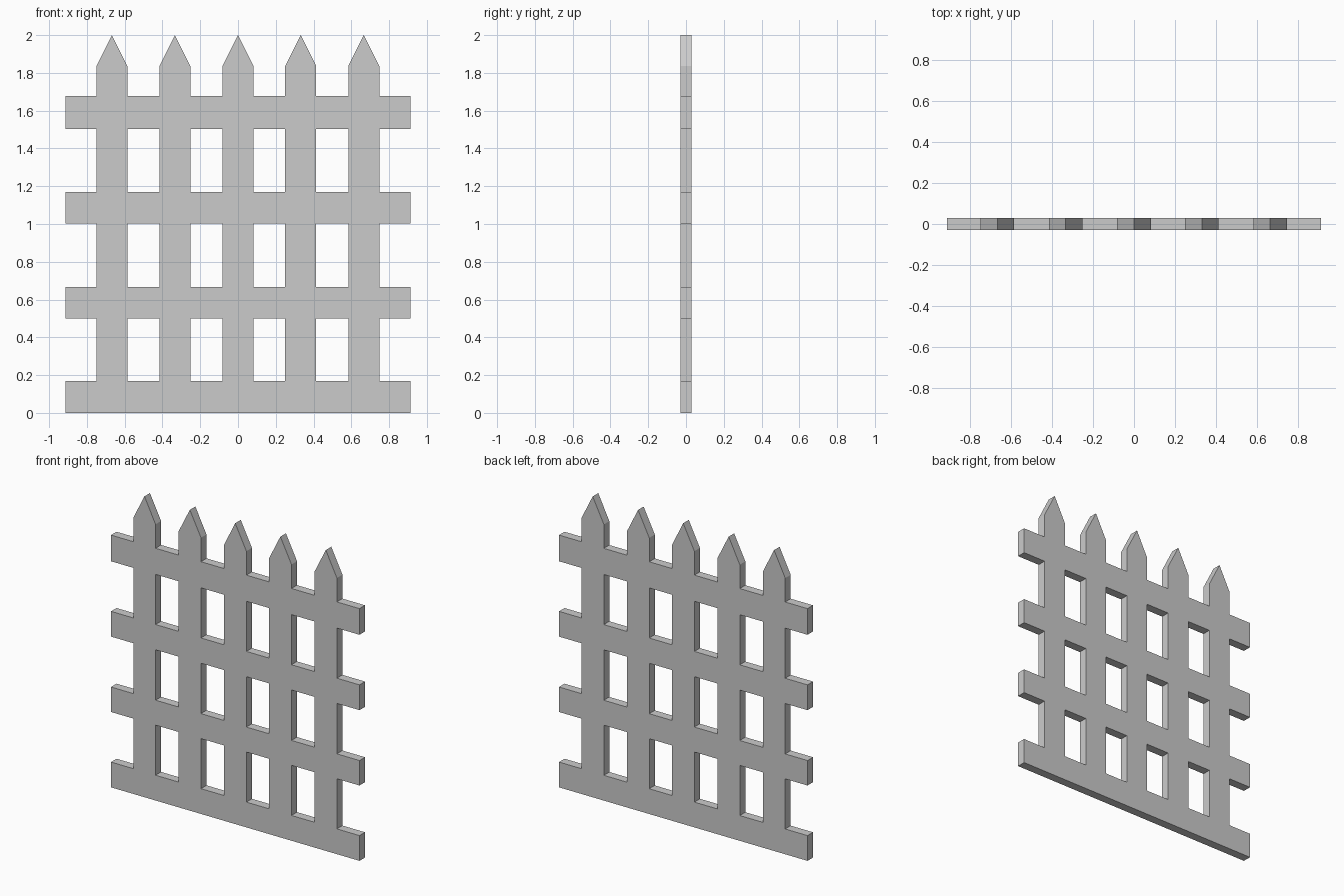
import bpy, bmesh

if "Cube" in bpy.data.objects:
    bpy.data.objects.remove(bpy.data.objects["Cube"])

HALF_T = 0.029                      # half thickness of the boards
HALF_W = 0.082                      # half width of a picket
PICKETS = [-0.668, -0.334, 0.0, 0.332, 0.666]
RAILS = [(0.0, 0.168), (0.501, 0.667), (1.002, 1.170), (1.503, 1.677)]
END_X, SHOULDER, TIP = 0.914, 1.836, 2.0

# Grid lines along the board edges
xs = [-END_X] + [c + s * HALF_W for c in PICKETS for s in (-1, 1)] + [END_X]
zs = [z for rail in RAILS for z in rail] + [SHOULDER]

bm = bmesh.new()
verts = {}


def vert(x, z):
    key = (round(x, 4), round(z, 4))
    if key not in verts:
        verts[key] = bm.verts.new((x, -HALF_T, z))
    return verts[key]


# Lattice of flush pickets (odd columns) and rails (even rows)
for i in range(len(xs) - 1):
    for j in range(len(zs) - 1):
        if i % 2 == 1 or j % 2 == 0:
            x0, x1, z0, z1 = xs[i], xs[i + 1], zs[j], zs[j + 1]
            bm.faces.new([vert(x0, z0), vert(x1, z0), vert(x1, z1), vert(x0, z1)])

# Pointed picket tops
for c in PICKETS:
    bm.faces.new([vert(c - HALF_W, SHOULDER), vert(c + HALF_W, SHOULDER), vert(c, TIP)])

# Give the panel its thickness
front = bm.faces[:]
back = bmesh.ops.extrude_face_region(bm, geom=front, use_keep_orig=True)["geom"]
bmesh.ops.translate(bm, vec=(0, 2 * HALF_T, 0),
                    verts=[g for g in back if isinstance(g, bmesh.types.BMVert)])
bmesh.ops.recalc_face_normals(bm, faces=bm.faces[:])

mesh = bpy.data.meshes.new("picket_fence_panel")
bm.to_mesh(mesh)
bm.free()
panel = bpy.data.objects.new("picket_fence_panel", mesh)
bpy.context.collection.objects.link(panel)
